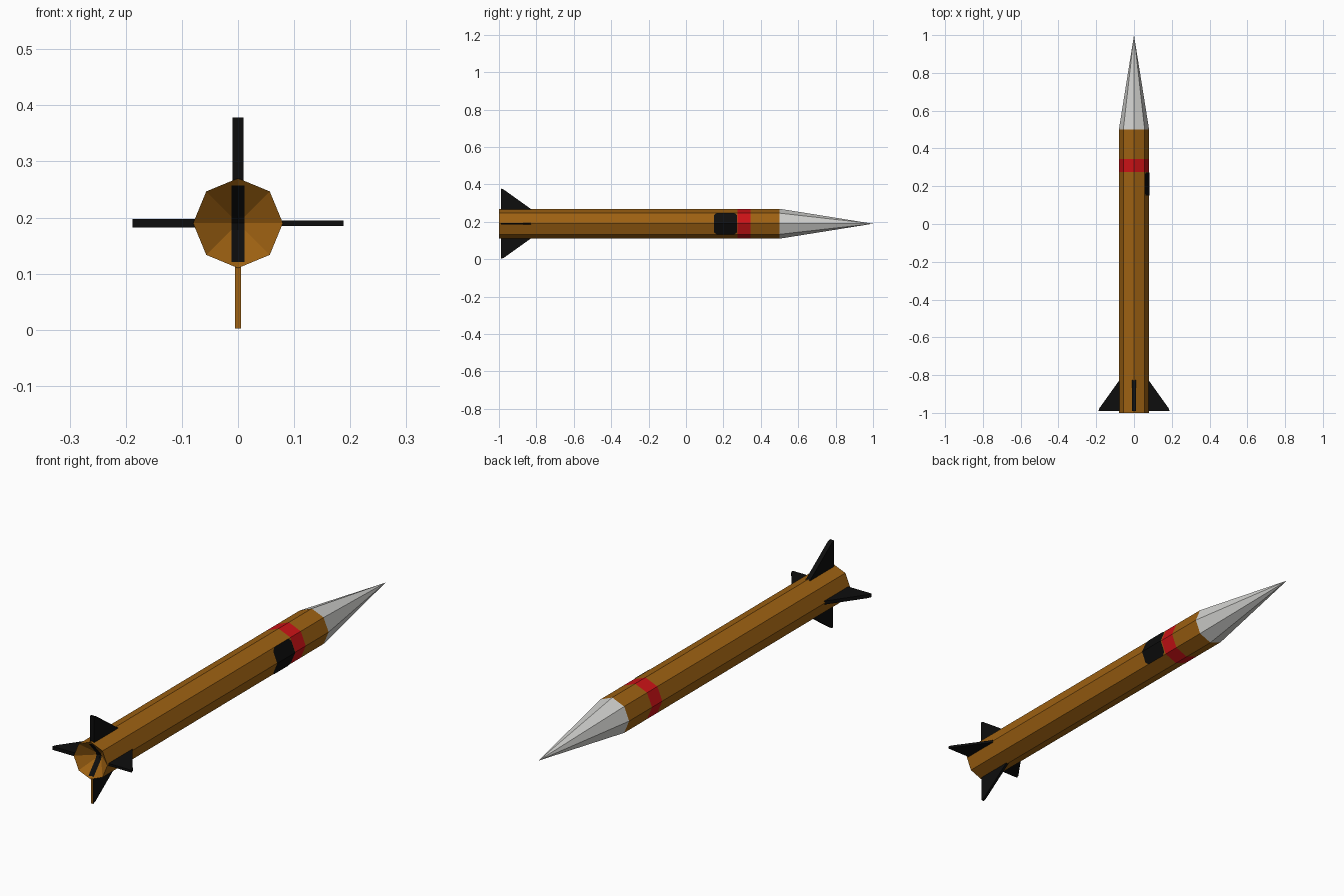
import bpy, bmesh, math
from mathutils import Vector, Matrix

cube = bpy.data.objects.get("Cube")
if cube:
    bpy.data.objects.remove(cube, do_unlink=True)

RADIUS, SIDES, AXIS_Z = 0.08, 8, 0.19
TAIL, NOSE_BASE, TIP, NOZZLE_DEPTH = -1.0, 0.5, 1.0, 0.07


def make_material(name, r, g, b):
    mat = bpy.data.materials.new(name)
    mat.use_nodes = True
    mat.diffuse_color = (r, g, b, 1)
    bsdf = next(n for n in mat.node_tree.nodes if n.type == 'BSDF_PRINCIPLED')
    bsdf.inputs["Base Color"].default_value = (r, g, b, 1)
    bsdf.inputs["Roughness"].default_value = 0.8
    return mat


BROWN = make_material("golden brown", 0.34, 0.12, 0.006)
RED = make_material("red", 0.6, 0.006, 0.008)
BLACK = make_material("black", 0.004, 0.004, 0.004)
GREY = make_material("light grey", 0.63, 0.63, 0.61)


def finish(name, bm, mats, closed=True):
    if closed:
        bmesh.ops.recalc_face_normals(bm, faces=bm.faces)
    mesh = bpy.data.meshes.new(name)
    bm.to_mesh(mesh)
    bm.free()
    for mat in mats:
        mesh.materials.append(mat)
    obj = bpy.data.objects.new(name, mesh)
    obj.location.z = AXIS_Z
    bpy.context.collection.objects.link(obj)
    return obj


def ring_point(i, y):
    a = i * math.tau / SIDES
    return Vector((RADIUS * math.cos(a), y, RADIUS * math.sin(a)))


def add_ring(bm, y):
    return [bm.verts.new(ring_point(i, y)) for i in range(SIDES)]


def bridge(bm, a, b, index=0):
    for i in range(SIDES):
        j = (i + 1) % SIDES
        bm.faces.new((a[i], a[j], b[j], b[i])).material_index = index


def fan(bm, ring, y):
    apex = bm.verts.new((0, y, 0))
    for i in range(SIDES):
        bm.faces.new((ring[i], ring[(i + 1) % SIDES], apex))


# Octagonal body with a red band and a hollow conical tail
bm = bmesh.new()
rings = [add_ring(bm, y) for y in (TAIL, -0.83, 0.275, 0.345, NOSE_BASE)]
for k in range(len(rings) - 1):
    bridge(bm, rings[k], rings[k + 1], 1 if k == 2 else 0)
fan(bm, rings[0], TAIL + NOZZLE_DEPTH)
bm.faces.new(rings[-1])
finish("body", bm, [BROWN, RED])

# Faceted nose cone
bm = bmesh.new()
base = add_ring(bm, NOSE_BASE)
fan(bm, base, TIP)
bm.faces.new(base)
finish("nose_cone", bm, [GREY])


# Four swept fins with their own thicknesses
def make_fin(name, turn, thickness, mats):
    profile = [(-0.99, 0.074), (-0.99, 0.188), (-0.975, 0.183), (-0.825, 0.076)]
    rot = Matrix.Rotation(math.radians(turn), 4, 'Y')
    bm = bmesh.new()
    sides = [[bm.verts.new(rot @ Vector((x, y, r))) for y, r in profile]
             for x in (-thickness / 2, thickness / 2)]
    for side in sides:
        bm.faces.new(side)
    n = len(profile)
    for i in range(n):
        j = (i + 1) % n
        bm.faces.new((sides[0][i], sides[0][j], sides[1][j], sides[1][i]))
    bmesh.ops.recalc_face_normals(bm, faces=bm.faces)
    for f in bm.faces:
        if f.normal.y < -0.9:
            f.material_index = len(mats) - 1
    finish(name, bm, mats)


make_fin("top_fin", 0, 0.02, [BLACK])
make_fin("left_fin", 90, 0.01, [BLACK])
make_fin("bottom_fin", 180, 0.011, [BLACK, BROWN])
make_fin("right_fin", 270, 0.015, [BLACK])

# Black window plate folded over the two left facets, with clipped corners
bm = bmesh.new()
y0, y1, clip = 0.15, 0.272, 0.014
for side in (1, -1):
    outline = [(y0, 0), (y1, 0), (y1, 0.8), (y1 - clip, 1), (y0 + clip, 1), (y0, 0.8)]
    verts = []
    for y, t in outline:
        p = ring_point(0, y).lerp(ring_point(side, y), t)
        verts.append(bm.verts.new(p * 1.0 + Vector((p.x, 0, p.z)) * 0.02))
    bm.faces.new(verts if side < 0 else verts[::-1])
for f in bm.faces:
    f.normal_update()
    if f.normal.x < 0:
        f.normal_flip()
finish("window", bm, [BLACK], closed=False)

# Black stripe painted down the hollow tail cone
bm = bmesh.new()
half = 0.012
slope = math.tan(math.pi / SIDES)
grid = []
for z in (-0.069, -half, 0, half, 0.067):
    row = []
    for x in (-half, 0, half):
        big, small = max(abs(x), abs(z)), min(abs(x), abs(z))
        y = TAIL + NOZZLE_DEPTH * (1 - (big + small * slope) / RADIUS) - 0.002
        row.append(bm.verts.new((x, y, z)))
    grid.append(row)
for low, high in zip(grid, grid[1:]):
    for i in range(2):
        bm.faces.new((low[i], low[i + 1], high[i + 1], high[i]))
finish("tail_stripe", bm, [BLACK], closed=False)
